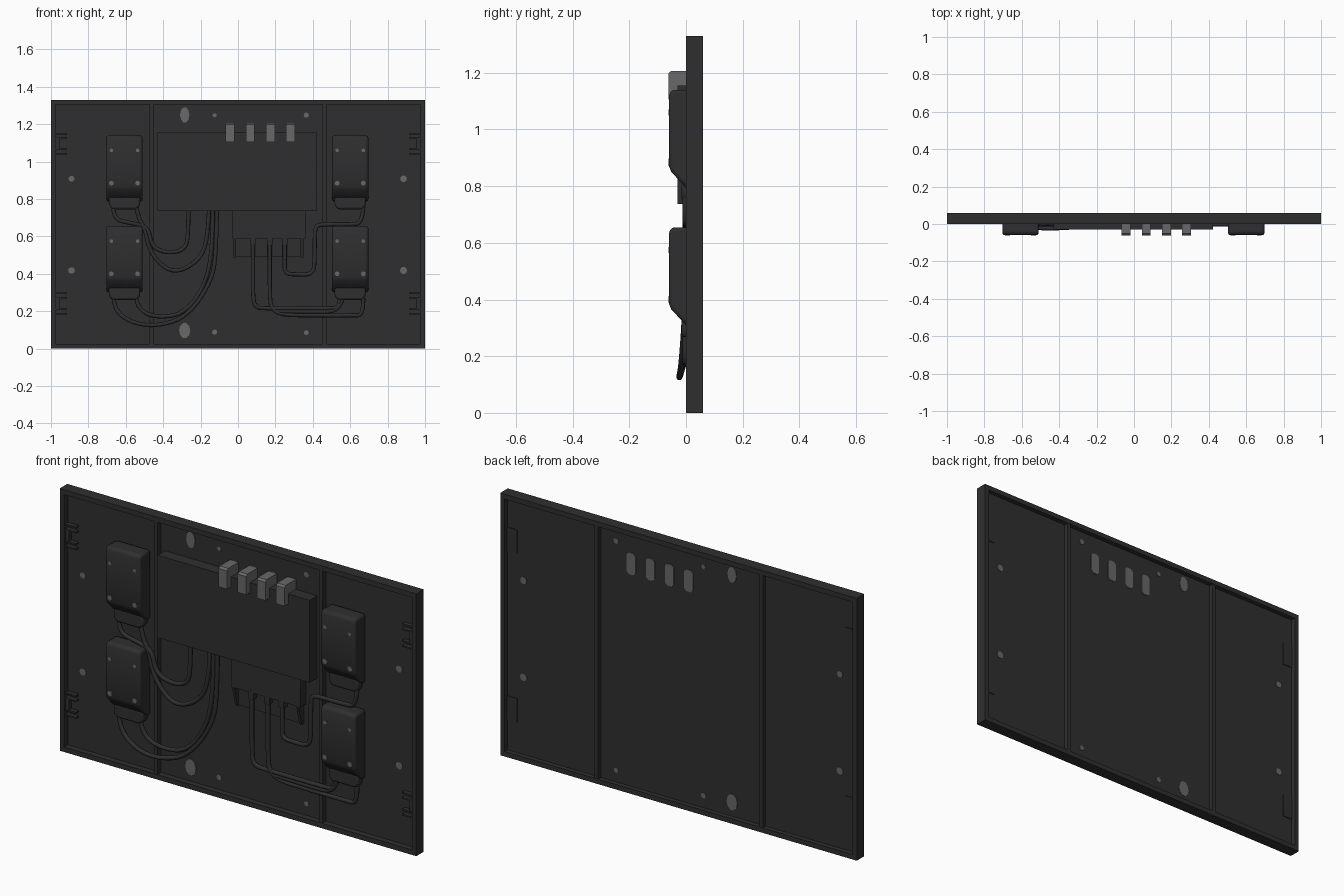
import bpy, bmesh, math
from mathutils import Vector

if "Cube" in bpy.data.objects:
    bpy.data.objects.remove(bpy.data.objects["Cube"])


def material(name, v):
    m = bpy.data.materials.new(name)
    m.diffuse_color = (v, v, v, 1)
    m.use_nodes = True
    m.node_tree.nodes["Principled BSDF"].inputs["Base Color"].default_value = m.diffuse_color
    return m


DARK = material("dark plastic", 0.028)
GREY = material("grey metal", 0.14)
WEB = 0.03  # front surface of the recessed panel


def prism(name, pts, axis, a, b, mat=DARK, bevel=0, segs=2):
    """Extrude a 2D outline along an axis: 'x' takes (y, z), 'y' takes (x, z)."""
    bm = bmesh.new()
    put = (lambda p, t: (t, p[0], p[1])) if axis == 'x' else (lambda p, t: (p[0], t, p[1]))
    lo = [bm.verts.new(put(p, a)) for p in pts]
    hi = [bm.verts.new(put(p, b)) for p in pts]
    bm.faces.new(lo)
    bm.faces.new(hi)
    n = len(pts)
    for i in range(n):
        j = (i + 1) % n
        bm.faces.new((lo[i], lo[j], hi[j], hi[i]))
    bmesh.ops.recalc_face_normals(bm, faces=bm.faces)
    me = bpy.data.meshes.new(name)
    bm.to_mesh(me)
    bm.free()
    me.materials.append(mat)
    ob = bpy.data.objects.new(name, me)
    bpy.context.collection.objects.link(ob)
    if bevel:
        mod = ob.modifiers.new("bevel", 'BEVEL')
        mod.width, mod.segments = bevel, segs
        mod.limit_method, mod.angle_limit = 'ANGLE', math.radians(35)
        bpy.context.view_layer.objects.active = ob
        ob.select_set(True)
        bpy.ops.object.shade_smooth_by_angle(angle=math.radians(35))
        ob.select_set(False)
    return ob


def box(name, x0, x1, y0, y1, z0, z1, mat=DARK):
    return prism(name, [(x0, z0), (x1, z0), (x1, z1), (x0, z1)], 'y', y0, y1, mat)


def disc(name, x, z, rx, rz, y0, y1, n=10):
    pts = [(x + rx * math.cos(2 * math.pi * i / n), z + rz * math.sin(2 * math.pi * i / n))
           for i in range(n)]
    return prism(name, pts, 'y', y0, y1, GREY)


def cable(name, pts, y=-0.002, r=0.011):
    cu = bpy.data.curves.new(name, 'CURVE')
    cu.dimensions = '3D'
    cu.bevel_depth, cu.bevel_resolution, cu.resolution_u = r, 2, 5
    cu.use_fill_caps = True
    sp = cu.splines.new('NURBS')
    sp.points.add(len(pts) - 1)
    for p, c in zip(sp.points, pts):
        p.co = (c[0], c[2] if len(c) > 2 else y, c[1], 1)
    sp.order_u = 3
    sp.use_endpoint_u = True
    cu.materials.append(DARK)
    ob = bpy.data.objects.new(name, cu)
    bpy.context.collection.objects.link(ob)
    bpy.ops.object.select_all(action='DESELECT')
    ob.select_set(True)
    bpy.context.view_layer.objects.active = ob
    bpy.ops.object.convert(target='MESH')
    ob.select_set(False)


# Frame: rim, two dividers and a thin recessed panel
T, H = 0.025, 1.33
box("frame_bottom", -1, 1, 0, 0.06, 0, T)
box("frame_top", -1, 1, 0, 0.06, H - T, H)
for s in (-1, 1):
    a, b = sorted((s, s * (1 - T)))
    box("frame_side", a, b, 0, 0.06, T, H - T)
    box("divider", s * 0.462 - 0.01, s * 0.462 + 0.01, 0.002, 0.058, T, H - T)
box("panel", -1 + T, 1 - T, WEB, WEB + 0.006, T, H - T)

# Side latches: pronged brackets in front, flat plate behind
for s in (-1, 1):
    for zc in (1.095, 0.24):
        for dz in (-0.055, -0.03, 0.03, 0.055):
            a, b = sorted((s * 0.975, s * 0.915))
            prism("latch_prong", [(a, zc + dz - 0.004), (b, zc + dz - 0.004),
                                  (b, zc + dz + 0.004), (a, zc + dz + 0.004)], 'y', 0.008, WEB)
        a, b = sorted((s * 0.975, s * 0.955))
        box("latch_block", a, b, 0.01, WEB, zc - 0.03, zc + 0.03)
        a, b = sorted((s * 0.975, s * 0.92))
        box("latch_plate", a, b, WEB, WEB + 0.01, zc - 0.06, zc + 0.06)

# Fixing studs that pass through the panel
for x, z, rx, rz in [(-0.285, 1.25, 0.025, 0.042), (-0.285, 0.097, 0.03, 0.042),
                     (-0.125, 1.248, 0.011, 0.011), (0.365, 1.248, 0.014, 0.014),
                     (-0.125, 0.088, 0.014, 0.014), (0.365, 0.086, 0.013, 0.013),
                     (-0.89, 0.908, 0.016, 0.016), (-0.89, 0.418, 0.018, 0.018),
                     (0.885, 0.908, 0.018, 0.018), (0.885, 0.418, 0.019, 0.019)]:
    disc("panel_stud", x, z, rx, rz, WEB - 0.003, WEB + 0.009)

# Four pods, each with a tapered cable neck and four screws
for xc in (-0.607, 0.6):
    for z in (0.795, 0.31):
        prof = [(WEB, z + 0.345), (-0.052, z + 0.345), (-0.06, z + 0.325), (-0.06, z + 0.075),
                (-0.052, z + 0.055), (0.0, z), (WEB, z - 0.012)]
        prism("pod", prof, 'x', xc - 0.097, xc + 0.097, bevel=0.012)
        neck = [(xc - 0.083, z + 0.02), (xc - 0.083, z - 0.03), (xc - 0.065, z - 0.05),
                (xc + 0.065, z - 0.05), (xc + 0.083, z - 0.03), (xc + 0.083, z + 0.02)]
        prism("pod_neck", neck, 'y', -0.015, WEB, bevel=0.01)
        for dx in (-0.07, 0.07):
            for dz, r in ((0.265, 0.01), (0.09, 0.013)):
                disc("pod_screw", xc + dx, z + dz, r, r, -0.0615, -0.055, 8)

# Main unit and the connector box below it
box("main_unit", -0.43, 0.423, -0.03, WEB, 0.737, 1.155)
box("connector_box", -0.03, 0.36, -0.012, WEB, 0.588, 0.739)
box("connector_backplate", -0.025, 0.35, 0.018, WEB, 0.49, 0.59)
for x in (-0.025, 0.335):
    prism("connector_cheek", [(-0.012, 0.59), (WEB, 0.59), (WEB, 0.488), (0.012, 0.488)],
          'x', x, x + 0.014)

# Hanging clips hooked over the main unit and through the panel
for i in range(4):
    x = -0.042 + i * 0.1075
    prism("clip", [(-0.062, 1.105), (-0.062, 1.198), (-0.052, 1.207), (WEB, 1.207),
                   (WEB, 1.156), (-0.029, 1.156), (-0.029, 1.105)],
          'x', x - 0.024, x + 0.024, GREY)
    w, c = 0.024, 0.012
    prism("clip_anchor", [(x - w, 1.10 + c), (x - w + c, 1.10), (x + w - c, 1.10), (x + w, 1.10 + c),
                          (x + w, 1.21 - c), (x + w - c, 1.21), (x - w + c, 1.21), (x - w, 1.21 - c)],
          'y', WEB, WEB + 0.01, GREY)

# Left cables
cable("cable_upper_outer", [(-0.665, 0.76), (-0.67, 0.69), (-0.56, 0.67), (-0.48, 0.65),
                            (-0.46, 0.54), (-0.37, 0.51), (-0.28, 0.53), (-0.265, 0.62), (-0.265, 0.75)])
cable("cable_upper_inner", [(-0.545, 0.76), (-0.53, 0.69), (-0.5, 0.65), (-0.47, 0.51),
                            (-0.36, 0.40), (-0.23, 0.45), (-0.16, 0.56), (-0.155, 0.75)])
cable("cable_lower_outer", [(-0.665, 0.27), (-0.66, 0.2), (-0.56, 0.135, -0.02), (-0.43, 0.12, -0.025),
                            (-0.27, 0.17, -0.015), (-0.14, 0.36), (-0.115, 0.53), (-0.113, 0.75)])
cable("cable_lower_inner", [(-0.545, 0.27), (-0.53, 0.2), (-0.42, 0.165), (-0.28, 0.19),
                            (-0.17, 0.35), (-0.135, 0.55), (-0.135, 0.75)])
# Right cables with rounded corners
cable("cable_right_a", [(0.08, 0.6), (0.08, 0.45), (0.08, 0.28), (0.09, 0.22), (0.16, 0.215),
                        (0.35, 0.215), (0.5, 0.215), (0.54, 0.22), (0.545, 0.27)])
cable("cable_right_b", [(0.17, 0.6), (0.17, 0.45), (0.17, 0.27), (0.18, 0.215), (0.23, 0.18),
                        (0.4, 0.178), (0.62, 0.178), (0.67, 0.18), (0.67, 0.27)])
cable("cable_right_short", [(0.2, 0.2), (0.24, 0.2), (0.4, 0.197), (0.51, 0.197), (0.55, 0.235), (0.56, 0.27)])
cable("cable_right_c", [(0.25, 0.6), (0.25, 0.47), (0.25, 0.40), (0.31, 0.397), (0.40, 0.397),
                        (0.41, 0.46), (0.41, 0.6), (0.415, 0.66), (0.47, 0.665), (0.6, 0.665),
                        (0.665, 0.67), (0.67, 0.76)])
# Cable plugs
for x in (0.08, 0.17, 0.25):
    box("cable_plug", x - 0.014, x + 0.014, -0.011, 0.02, 0.555, 0.59)
